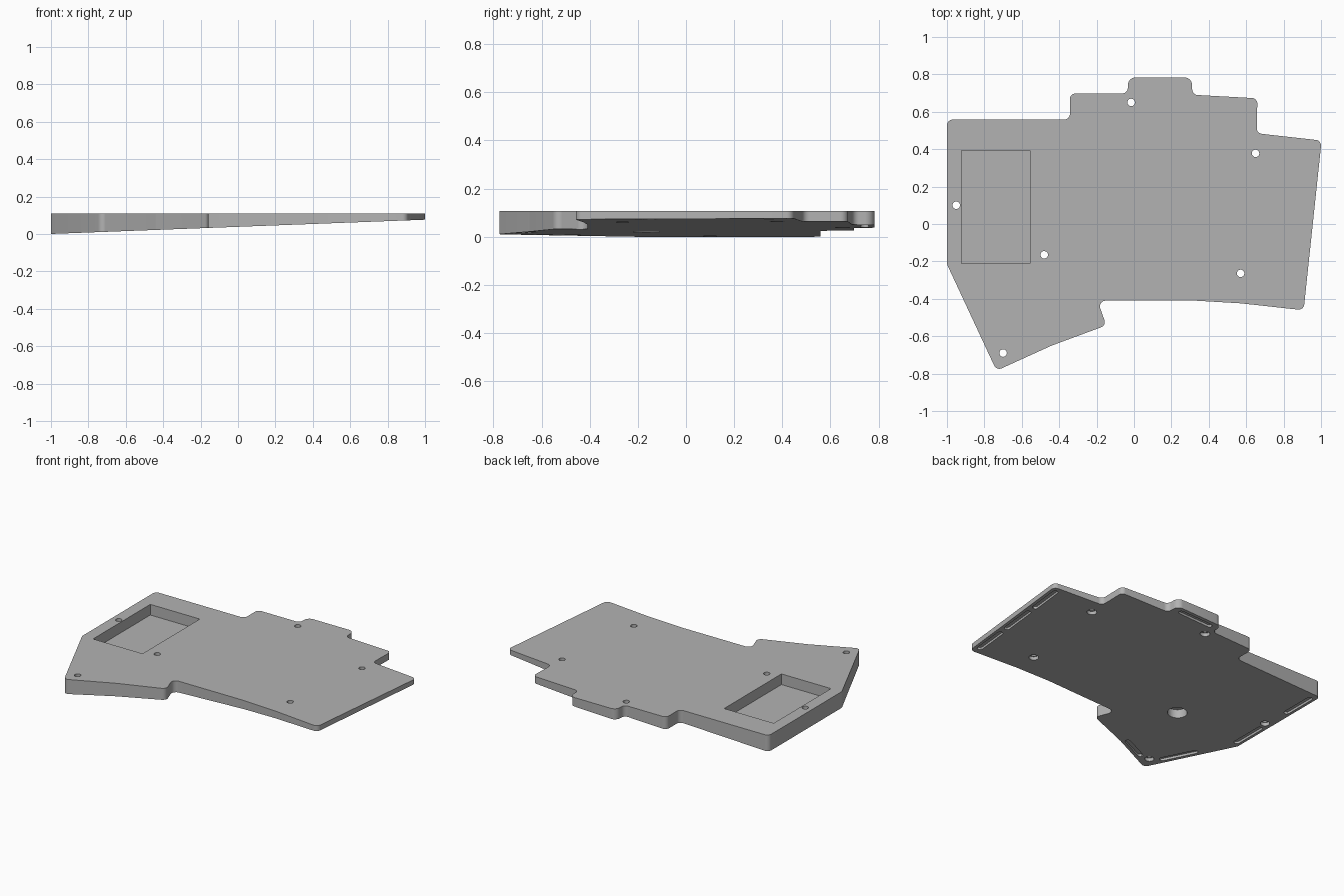
import bpy, bmesh, math
from mathutils import Vector

if "Cube" in bpy.data.objects:
    bpy.data.objects.remove(bpy.data.objects["Cube"])

TOP = 0.108


def bottom(x, lift=0.0):
    """Height of the sloping underside."""
    return 0.038 * (x + 1) + lift


def prism(name, outline, low, high):
    """Vertical prism whose ends follow the height functions low(x), high(x)."""
    bm = bmesh.new()
    lo = [bm.verts.new((x, y, low(x))) for x, y in outline]
    hi = [bm.verts.new((x, y, high(x))) for x, y in outline]
    bm.faces.new(lo)
    bm.faces.new(hi)
    n = len(lo)
    for i in range(n):
        j = (i + 1) % n
        bm.faces.new((lo[i], lo[j], hi[j], hi[i]))
    bmesh.ops.recalc_face_normals(bm, faces=bm.faces)
    mesh = bpy.data.meshes.new(name)
    bm.to_mesh(mesh)
    bm.free()
    ob = bpy.data.objects.new(name, mesh)
    bpy.context.collection.objects.link(ob)
    return ob


def fillet(corners, steps=6):
    """Round each (x, y, radius) corner of a polygon with a tangent arc."""
    out = []
    n = len(corners)
    for i, (x, y, r) in enumerate(corners):
        p = Vector((x, y))
        if r == 0:
            out.append(p)
            continue
        a = (Vector(corners[i - 1][:2]) - p).normalized()
        b = (Vector(corners[(i + 1) % n][:2]) - p).normalized()
        half = a.angle(b) / 2
        centre = p + (a + b).normalized() * r / math.sin(half)
        start = p + a * r / math.tan(half) - centre
        end = p + b * r / math.tan(half) - centre
        for k in range(steps + 1):
            t = k / steps
            out.append(centre + start.lerp(end, t).normalized() * r)
    return out


def circle(x, y, r, n=24):
    return [(x + r * math.cos(2 * math.pi * k / n),
             y + r * math.sin(2 * math.pi * k / n)) for k in range(n)]


def slot(p, q, w=0.017, n=6):
    """Stadium outline from p to q (outer ends), half width w."""
    p, q = Vector(p), Vector(q)
    d = (q - p).normalized()
    ang = math.atan2(d.y, d.x)
    out = []
    for c, a0 in ((q - d * w, ang - math.pi / 2), (p + d * w, ang + math.pi / 2)):
        for k in range(n + 1):
            a = a0 + math.pi * k / n
            out.append((c.x + w * math.cos(a), c.y + w * math.sin(a)))
    return out


# Wedge shaped case body
body_outline = fillet([
    (-1, 0.558, 0.03), (-0.343, 0.558, 0.03), (-0.343, 0.698, 0.03),
    (-0.033, 0.698, 0.03), (-0.033, 0.783, 0.04), (0.31, 0.783, 0.04),
    (0.312, 0.691, 0.03), (0.66, 0.672, 0.03), (0.656, 0.485, 0.03),
    (1.003, 0.446, 0.03), (0.907, -0.461, 0.03), (0.57, -0.424, 0),
    (0.33, -0.41, 0), (-0.195, -0.41, 0.03), (-0.148, -0.542, 0.03),
    (-0.44, -0.65, 0.1), (-0.735, -0.784, 0.03), (-1, -0.215, 0.05)])
case = prism("keyboard_case", body_outline, bottom, lambda x: TOP)

cutters = []

# Rectangular pocket in the top
cutters.append(prism("pocket_cutter",
                     [(-0.922, -0.212), (-0.556, -0.212), (-0.556, 0.392), (-0.922, 0.392)],
                     lambda x: 0.037, lambda x: 0.3))

# Screw holes with counterbores from below; one is much wider
holes = [(-0.95, 0.10, 0.028), (-0.48, -0.165, 0.06), (-0.70, -0.69, 0.028),
         (-0.015, 0.65, 0.03), (0.65, 0.378, 0.03), (0.57, -0.264, 0.03)]
for x, y, r in holes:
    cutters.append(prism("hole_cutter", circle(x, y, 0.02),
                         lambda x: -0.2, lambda x: 0.3))
    depth = 0.055 if r > 0.05 else 0.022
    head = bottom(x, depth)
    cutters.append(prism("counterbore_cutter", circle(x, y, r),
                         lambda x: -0.2, lambda x: head))

# Shallow slots for feet on the underside
slots = [((0.962, 0.42), (0.935, 0.17)), ((0.932, 0.13), (0.905, -0.13)),
         ((0.901, -0.17), (0.876, -0.42)), ((0.01, 0.742), (0.265, 0.742)),
         ((-0.965, 0.27), (-0.965, 0.52)), ((-0.965, -0.20), (-0.965, 0.05)),
         ((-0.86, -0.425), (-0.752, -0.655)), ((-0.645, -0.70), (-0.46, -0.617))]
for p, q in slots:
    cutters.append(prism("foot_slot_cutter", slot(p, q),
                         lambda x: -0.2, lambda x: bottom(x, 0.015)))

# Cut everything and discard the cutters
bpy.context.view_layer.objects.active = case
case.select_set(True)
for c in cutters:
    c.hide_render = True
    m = case.modifiers.new("cut", 'BOOLEAN')
    m.operation = 'DIFFERENCE'
    m.solver = 'EXACT'
    m.object = c
    bpy.ops.object.modifier_apply(modifier=m.name)
    bpy.data.objects.remove(c, do_unlink=True)

grey = bpy.data.materials.new("plain_grey")
grey.diffuse_color = (0.45, 0.45, 0.45, 1)
grey.use_nodes = True
grey.node_tree.nodes["Principled BSDF"].inputs["Base Color"].default_value = grey.diffuse_color
case.data.materials.clear()
case.data.materials.append(grey)
bpy.ops.object.shade_smooth_by_angle(angle=math.radians(30))
